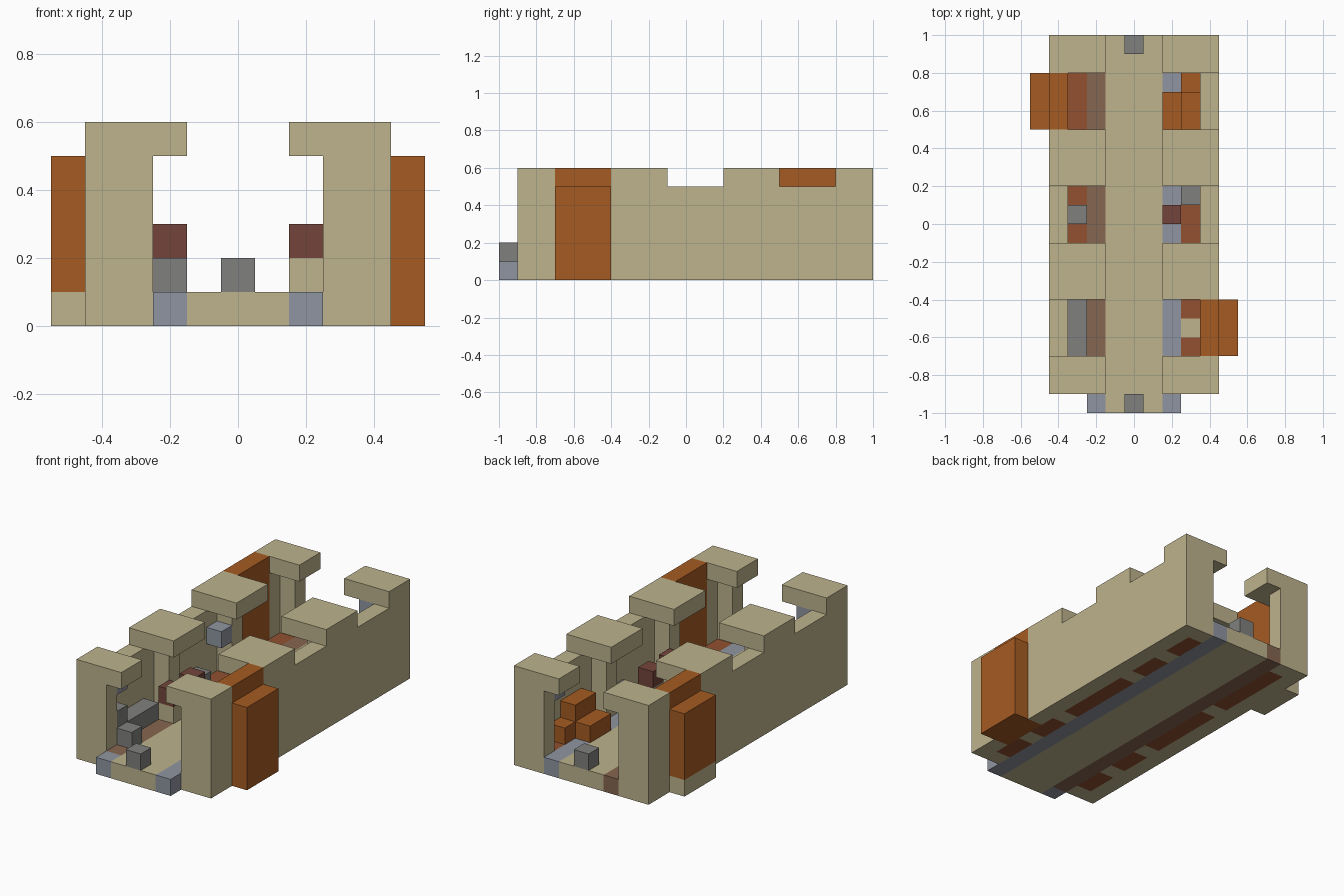
import bpy
import bmesh

CELL = 0.1  # every part sits on a grid of this size

default_cube = bpy.data.objects.get("Cube")
if default_cube:
    bpy.data.objects.remove(default_cube, do_unlink=True)


def make_material(name, rgb):
    """Flat material from 0-255 display values, converted to linear."""
    linear = [((c / 255 + 0.055) / 1.055) ** 2.4 for c in rgb] + [1]
    mat = bpy.data.materials.new(name)
    mat.use_nodes = True
    mat.diffuse_color = linear
    mat.node_tree.nodes["Principled BSDF"].inputs["Base Color"].default_value = linear
    return mat


sand = make_material("sand", (190, 179, 141))
orange = make_material("orange", (165, 91, 34))
rust = make_material("rust", (146, 81, 49))
brown = make_material("brown", (134, 102, 80))
maroon = make_material("maroon", (116, 69, 59))
grey = make_material("grey", (128, 128, 126))
blue_grey = make_material("blue grey", (144, 149, 161))


def box(name, mat, xs, ys, zs, side=1):
    """Box from ranges in grid cells; side -1 mirrors it across x."""
    bm = bmesh.new()
    bmesh.ops.create_cube(bm, size=1)
    ranges = (tuple(side * x for x in xs), ys, zs)
    for v in bm.verts:
        for axis, (a, b) in enumerate(ranges):
            v.co[axis] = CELL * ((a + b) / 2 + v.co[axis] * abs(b - a))
    mesh = bpy.data.meshes.new(name)
    bm.to_mesh(mesh)
    bm.free()
    mesh.materials.append(mat)
    obj = bpy.data.objects.new(name, mesh)
    bpy.context.collection.objects.link(obj)
    return obj


def cell(name, mat, x, y, z, side, length=1, height=1):
    """Block one cell wide, named by its inner x, front y and lower z."""
    return box(name, mat, (x, x + 1), (y, y + length), (z, z + height), side)


AISLE, NOOK, WALL, OUTER = 1.5, 2.5, 3.5, 4.5
FLOOR = (0, 1)
BAYS = (-8, -2, 4)        # front end of each recessed bay
BAY_LENGTH = 5

# Central floor with a coloured strip along each edge
box("aisle_floor", sand, (-AISLE, AISLE), (-10, 10), FLOOR)
cell("left_floor_strip", blue_grey, AISLE, -10, 0, 1, length=20)
cell("right_strip_end", blue_grey, AISLE, -10, 0, -1)
cell("right_floor_strip", brown, AISLE, -9, 0, -1, length=19)

# Small post at each end of the aisle
for label, y in (("front", -10), ("back", 9)):
    box(label + "_post", grey, (-0.5, 0.5), (y, y + 1), (1, 2))

for side, label in ((1, "left"), (-1, "right")):
    painted_bay = 0 if side == 1 else 2
    full_rugs = (1,) if side == 1 else (1, 2)

    # Pillars between the bays and the caps that reach over the aisle
    for y in (-9, -3, 3, 9):
        cell(label + "_pillar", sand, NOOK, y, 0, side, height=5)
    for y0, y1 in ((-9, -7), (-4, -1), (2, 5), (8, 10)):
        box(label + "_cap", sand, (AISLE, OUTER), (y0, y1), (5, 6), side)

    # Outer wall, interrupted by the painted panel
    panel = BAYS[painted_bay] + 1
    for y0, y1 in ((-9, panel), (panel + 3, 10)):
        box(label + "_wall", sand, (WALL, OUTER), (y0, y1), (0, 5), side)
    base = 0 if side == 1 else 1
    cell(label + "_panel", orange, WALL, panel, base, side, 3, 6 - base)
    cell(label + "_buttress", orange, OUTER, panel, base, side, 3, 5 - base)
    if base:
        box(label + "_panel_base", sand, (WALL, OUTER + 1),
            (panel, panel + 3), FLOOR, side)

    # Bay floors: one long rug, or two short ones with a gap between
    for i, y in enumerate(BAYS):
        if i in full_rugs:
            cell(label + "_rug", rust, NOOK, y, 0, side, length=BAY_LENGTH)
        else:
            cell(label + "_rug_front", rust, NOOK, y, 0, side, length=2)
            cell(label + "_rug_gap", sand, NOOK, y + 2, 0, side)
            cell(label + "_rug_back", rust, NOOK, y + 3, 0, side, length=2)

# Small tables with dark tops
for side, y in ((1, 0), (1, -2), (-1, -4), (-1, -2)):
    cell("table_base", sand, AISLE, y, 1, side)
    cell("table_top", maroon, AISLE, y, 2, side)

# Stacked seat in the back left bay
cell("sofa_seat", orange, AISLE, 5, 1, 1, length=2)
cell("sofa_back", orange, NOOK, 5, 1, 1, length=2, height=2)
cell("sofa_arm", orange, NOOK, 7, 1, 1)

# Grey furniture in the other bays
cell("left_stool", grey, NOOK, 1, 1, 1)
cell("right_stool", grey, NOOK, 0, 1, -1)
cell("bench", grey, NOOK, -7, 1, -1, length=3)
cell("cabinet", grey, NOOK, -8, 1, -1, height=2)
cell("front_seat", grey, AISLE, -8, 1, -1)

# Pale lamps fixed high in the bays
cell("front_lamp", blue_grey, NOOK, -8, 4, -1)
cell("middle_lamp", blue_grey, NOOK, 2, 3, -1)
cell("back_lamp", blue_grey, NOOK, 8, 4, 1)
